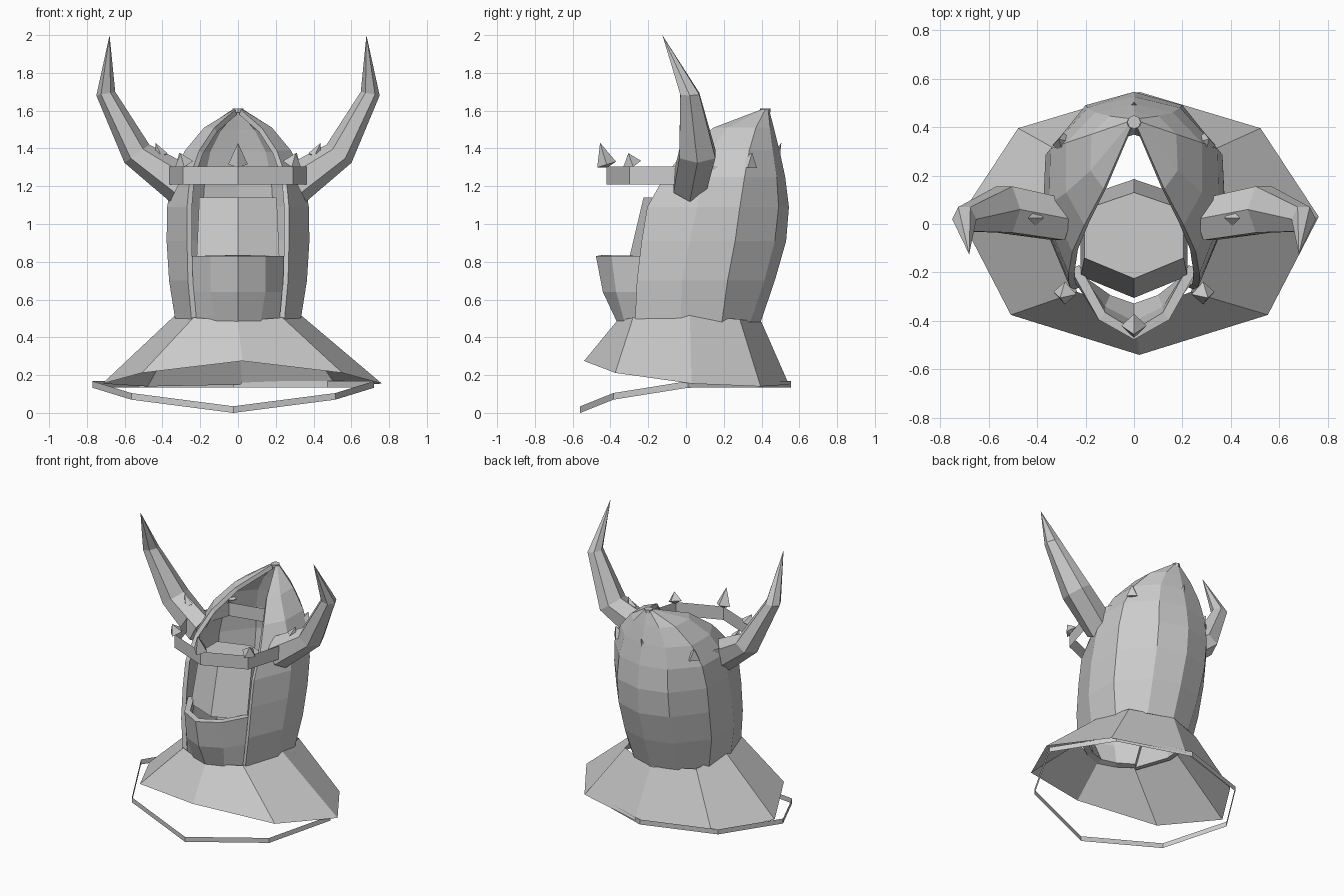
import bpy, bmesh, math
from mathutils import Vector

if "Cube" in bpy.data.objects:
    bpy.data.objects.remove(bpy.data.objects["Cube"])

steel = bpy.data.materials.new("grey steel")
steel.diffuse_color = (0.6, 0.6, 0.6, 1)
steel.use_nodes = True
steel.node_tree.nodes["Principled BSDF"].inputs["Base Color"].default_value = steel.diffuse_color


def make(name, bm, thickness=0):
    bmesh.ops.recalc_face_normals(bm, faces=bm.faces)
    # keep normals pointing away from the upright axis, so thickness grows inward
    bm.normal_update()
    if thickness and sum(f.normal.dot(f.calc_center_median() * Vector((1, 1, 0))) for f in bm.faces) < 0:
        bmesh.ops.reverse_faces(bm, faces=bm.faces)
    me = bpy.data.meshes.new(name)
    bm.to_mesh(me)
    bm.free()
    me.materials.append(steel)
    ob = bpy.data.objects.new(name, me)
    bpy.context.collection.objects.link(ob)
    if thickness:
        mod = ob.modifiers.new("thickness", 'SOLIDIFY')
        mod.thickness = thickness
        mod.offset = -1
    return ob


def loft(name, rings, closed=True, cap_start=False, cap_end=False, tip=None, thickness=0):
    """Skin a list of equally long point rings."""
    bm = bmesh.new()
    rows = [[bm.verts.new(p) for p in r] for r in rings]
    n = len(rows[0])
    for a, b in zip(rows, rows[1:]):
        for i in range(n if closed else n - 1):
            j = (i + 1) % n
            bm.faces.new((a[i], a[j], b[j], b[i]))
    if cap_start:
        bm.faces.new(rows[0][::-1])
    if cap_end:
        bm.faces.new(rows[-1])
    if tip:
        t = bm.verts.new(tip)
        for i in range(n):
            bm.faces.new((rows[-1][i], rows[-1][(i + 1) % n], t))
    return make(name, bm, thickness)


def both(half, shift=0.0):
    """Complete a right-hand half outline with its mirror image."""
    pts = half + [(-x, y, z) for x, y, z in reversed(half) if x > 0.001]
    return [(x + shift, y, z) for x, y, z in pts]


def level(z, xy):
    return both([(x, y, z) for x, y in xy])


# hood: tall shell leaning back, open along the front
hood = [
    level(0.48, [(.245, -.27), (.33, -.03), (.315, .19), (.17, .34), (0, .395)]),
    level(0.70, [(.265, -.26), (.365, -.02), (.355, .22), (.19, .415), (0, .47)]),
    level(0.91, [(.27, -.235), (.378, .02), (.365, .26), (.20, .47), (0, .53)]),
    level(1.09, [(.27, -.205), (.375, .06), (.365, .285), (.20, .49), (0, .545)]),
    level(1.25, [(.255, -.115), (.35, .08), (.345, .31), (.19, .48), (0, .525)]),
    level(1.39, [(.205, -.005), (.28, .13), (.28, .335), (.16, .46), (0, .495)]),
    level(1.51, [(.125, .145), (.18, .22), (.175, .37), (.10, .445), (0, .465)]),
    level(1.605, [(.015, .395), (.025, .405), (.03, .42), (.02, .435), (0, .44)]),
]
loft("hood", hood, closed=False, thickness=0.028)

# peak button
loft("peak_button", [[(.028 * math.cos(a), .42 + .028 * math.sin(a), z)
                      for a in [k * math.tau / 8 for k in range(8)]]
                     for z in (1.59, 1.612)], cap_start=True, cap_end=True)

# jaw guard: pointed plate over the lower front
jaw = [
    level(0.48, [(.225, -.25), (.12, -.325), (0, -.365)]),
    level(0.64, [(.255, -.22), (.145, -.37), (0, -.44)]),
    level(0.83, [(.26, -.19), (.145, -.395), (0, -.477)]),
]


def front_strip(row):
    # reorder so the strip runs side to side through the front point
    return sorted(row, key=lambda p: p[0])


loft("jaw_guard", [front_strip(r) for r in jaw], closed=False, thickness=0.04)

# inner face block: tapering six-sided drum with a flat top
loft("inner_drum", [
    level(0.80, [(0, -.305), (.22, -.215), (.22, .11), (0, .185)]),
    level(1.14, [(0, -.225), (.205, -.14), (.205, .06), (0, .13)]),
], cap_end=True)

# flared collar
collar_top = both([(0, -.367, .485), (.235, -.28, .505), (.33, .02, .52), (.28, .285, .495), (0, .40, .48)])
collar_low = both([(0, -.54, .275), (.53, -.375, .212), (.74, .03, .155), (.50, .395, .14), (0, .545, .15)], .022)
loft("collar", [collar_top, collar_low])


def ribbon(name, half, height, shift=0.0):
    low = both(half, shift)
    loft(name, [low, [(x, y, z + height) for x, y, z in low]])


# loose hem ring under the collar, and crown band
ribbon("hem_ring", [(0, -.56, 0), (.54, -.385, .07), (.745, .01, .133), (.50, .39, .135), (0, .555, .135)], .035, -.025)
ribbon("crown_band", [(0, -.42, 1.21), (.29, -.30, 1.21), (.38, .0, 1.21), (.28, .30, 1.21), (0, .36, 1.21)], .095)

# horns
sections = [  # centre, half-width vector in the x-z plane, half depth
    ((.31, .02, 1.215), (.05, -.097), .10),
    ((.535, .06, 1.372), (.066, -.048), .11),
    ((.70, .02, 1.69), (.05, -.01), .058),
]
for side, s in (("right", 1), ("left", -1)):
    rings = []
    for (cx, cy, cz), (vx, vz), d in sections:
        rings.append([(s * (cx + vx * math.cos(a)), cy + d * math.sin(a), cz + vz * math.cos(a))
                      for a in [k * math.tau / 6 for k in range(6)]])
    loft(side + "_horn", rings, cap_start=True, tip=(s * .68, -.125, 2.0))


def spike(name, centre, tip, r):
    """Four-sided stud with a shallow base and a long point."""
    c, t = Vector(centre), Vector(tip)
    up = (t - c).normalized()
    w = up.cross(Vector((1, 0, 0))).normalized()
    u = w.cross(up)
    ring = [c + r * (u * math.cos(a) + w * math.sin(a)) for a in [k * math.pi / 2 for k in range(4)]]
    bm = bmesh.new()
    vs = [bm.verts.new(p) for p in ring]
    for point in (t, c - up * r * .3):
        v = bm.verts.new(point)
        for i in range(4):
            bm.faces.new((vs[i], vs[(i + 1) % 4], v))
    make(name, bm)


# crown spikes
spike("front_spike", (0, -.42, 1.315), (0, -.455, 1.43), .052)
spike("back_spike", (0, .46, 1.32), (0, .505, 1.43), .035)
for side, s in (("right", 1), ("left", -1)):
    spike(side + "_front_spike", (s * .285, -.285, 1.318), (s * .305, -.305, 1.375), .05)
    spike(side + "_side_spike", (s * .405, .025, 1.36), (s * .438, .025, 1.43), .035)
    spike(side + "_back_spike", (s * .29, .33, 1.31), (s * .31, .35, 1.378), .048)
